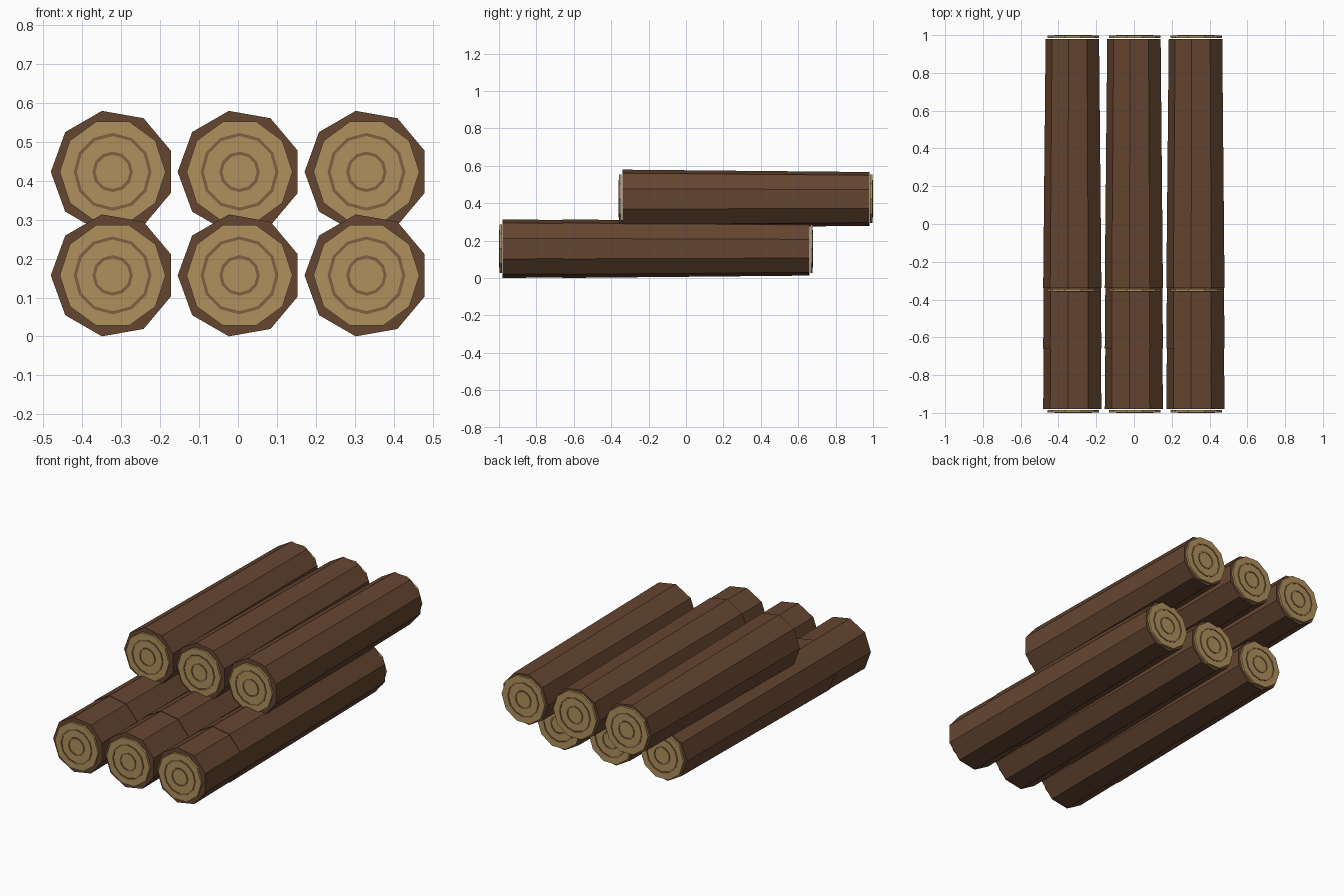
import bpy, bmesh
from math import sin, cos, pi, radians

if "Cube" in bpy.data.objects:
    bpy.data.objects.remove(bpy.data.objects["Cube"])


def material(name, rgb):
    m = bpy.data.materials.new(name)
    m.diffuse_color = (*rgb, 1)
    m.use_nodes = True
    m.node_tree.nodes["Principled BSDF"].inputs["Base Color"].default_value = m.diffuse_color
    return m


BARK = material("bark", (0.13, 0.06, 0.03))
WOOD = material("cut_wood", (0.43, 0.28, 0.11))
RING = material("growth_ring", (0.22, 0.115, 0.055))


def loft(bm, loops, sides, start, center, mat, closed=False):
    """Join (radius, y) loops along y; cap both ends, or close into a ring."""
    cx, cy, cz = center
    rows = []
    for r, y in loops:
        angles = [start + 2 * pi * i / sides for i in range(sides)]
        rows.append([bm.verts.new((cx + r * cos(a), cy + y, cz + r * sin(a)))
                     for a in angles])
    faces = []
    pairs = list(zip(rows, rows[1:]))
    if closed:
        pairs.append((rows[-1], rows[0]))
    for a, b in pairs:
        for i in range(sides):
            j = (i + 1) % sides
            faces.append(bm.faces.new((a[i], a[j], b[j], b[i])))
    if not closed:
        faces += [bm.faces.new(rows[0]), bm.faces.new(rows[-1])]
    for f in faces:
        f.material_index = mat


def make_log(name, center):
    bm = bmesh.new()
    # Tapered nine-sided bark
    loft(bm, [(0.159, -0.66), (0.146, 0.66)], 9, pi, center, 0)
    for s in (-1, 1):
        # Sawn end disc
        loft(bm, [(0.136, s * 0.665), (0.136, s * 0.677)], 10, 0, center, 1)
        # Raised growth rings
        for r in (0.048, 0.096):
            a, b = r - 0.004, r + 0.004
            loft(bm, [(a, s * 0.674), (b, s * 0.674), (b, s * 0.68), (a, s * 0.68)],
                 12, 0, center, 2, closed=True)
    bmesh.ops.recalc_face_normals(bm, faces=bm.faces)
    me = bpy.data.meshes.new(name)
    bm.to_mesh(me)
    bm.free()
    for m in (BARK, WOOD, RING):
        me.materials.append(m)
    bpy.context.collection.objects.link(bpy.data.objects.new(name, me))


# Three columns; each has two overlapping lower logs and one upper log
for column, x in (("left", -0.322), ("middle", 0.004), ("right", 0.330)):
    for row, y, z in (("front_lower", -0.32, 0.157),
                      ("middle_lower", 0.0, 0.157),
                      ("back_upper", 0.32, 0.423)):
        make_log(f"{column}_{row}_log", (x, y, z))
